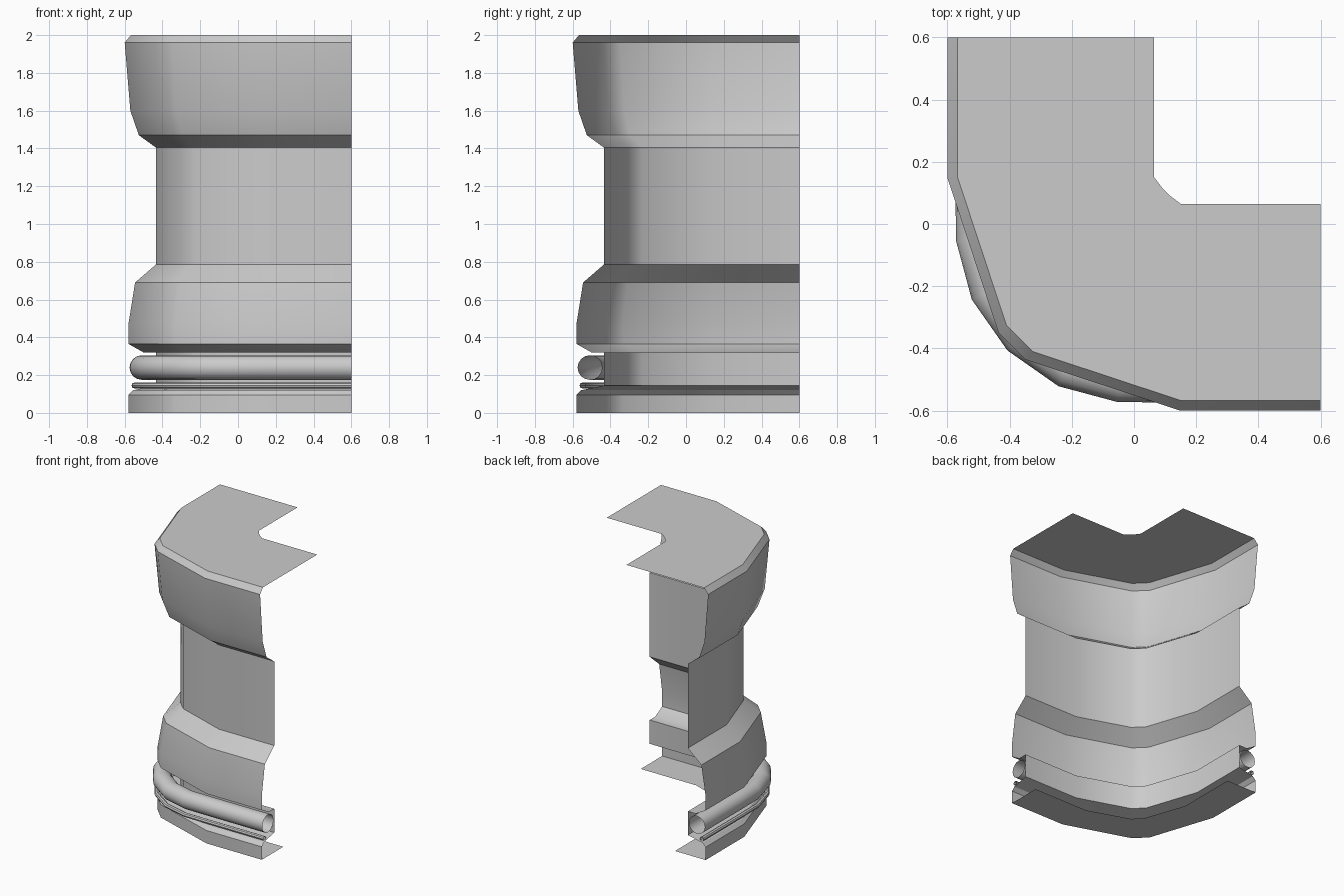
import bpy, bmesh, math
from mathutils import Vector

if "Cube" in bpy.data.objects:
    bpy.data.objects.remove(bpy.data.objects["Cube"])


def body_path(o):
    """Plan line of the wall at offset o: two straight arms and a faceted corner."""
    c = 0.41 - 0.79 * (0.567 - o)
    d = 0.325 - 0.70 * (0.567 - o)
    half = [(-o, 0.6), (-o, 0.15), (-c, -d)]
    return half + [(y, x) for x, y in reversed(half)]


def grid_object(name, rows, closed=False):
    """Skin a list of equal-length point rows into an open shell."""
    bm = bmesh.new()
    vs = [[bm.verts.new(p) for p in row] for row in rows]
    pairs = list(zip(vs, vs[1:])) + ([(vs[-1], vs[0])] if closed else [])
    for a, b in pairs:
        for i in range(len(a) - 1):
            bm.faces.new((a[i], b[i], b[i + 1], a[i + 1]))
    me = bpy.data.meshes.new(name)
    bm.to_mesh(me)
    bm.free()
    ob = bpy.data.objects.new(name, me)
    bpy.context.collection.objects.link(ob)
    bpy.ops.object.select_all(action='DESELECT')
    ob.select_set(True)
    bpy.context.view_layer.objects.active = ob
    bpy.ops.object.shade_smooth_by_angle(angle=math.radians(32))
    return ob


def wall(name, profile):
    """profile: (offset, z) from top to bottom."""
    return grid_object(name, [[(x, y, z) for x, y in body_path(o)] for o, z in profile])


def pipe(name, offset, z, radius, sides):
    """Open round pipe following the corner on a rounder plan line."""
    arc = [(-offset * math.cos(math.radians(a)), -offset * math.sin(math.radians(a)))
           for a in (5, 25, 45, 65, 85)]
    pts = [Vector(p) for p in [(-offset, 0.6), (-offset, 0.15)] + arc
           + [(0.15, -offset), (0.6, -offset)]]
    outs = []
    for i in range(len(pts)):
        # mitred outward direction at each bend
        dirs = [(pts[j + 1] - pts[j]).normalized() for j in (i - 1, i) if 0 <= j < len(pts) - 1]
        t = sum(dirs, Vector((0, 0))).normalized()
        outs.append(Vector((t.y, -t.x)) / t.dot(dirs[0]))
    rows = []
    for k in range(sides):
        a = -2 * math.pi * k / sides
        rows.append([(p.x + n.x * radius * math.cos(a), p.y + n.y * radius * math.cos(a),
                      z + radius * math.sin(a)) for p, n in zip(pts, outs)])
    return grid_object(name, rows, closed=True)


# Upper wall: flat top, flared cornice, pillar, lower skirt
wall("wall_shell", [(-0.065, 2.0), (0.567, 2.0), (0.6, 1.96), (0.57, 1.6), (0.525, 1.47),
                    (0.435, 1.405), (0.435, 0.785), (0.545, 0.69), (0.58, 0.47),
                    (0.58, 0.365), (0.5, 0.32), (0.435, 0.32),
                    # recess behind the pipes, then the plinth and its underside
                    (0.435, 0.145), (0.555, 0.12), (0.58, 0.095), (0.58, 0.0), (0.33, 0.0)])

# Pipes running in the recess
pipe("large_pipe", 0.509, 0.24, 0.065, 16)
pipe("small_pipe", 0.548, 0.145, 0.016, 8)
